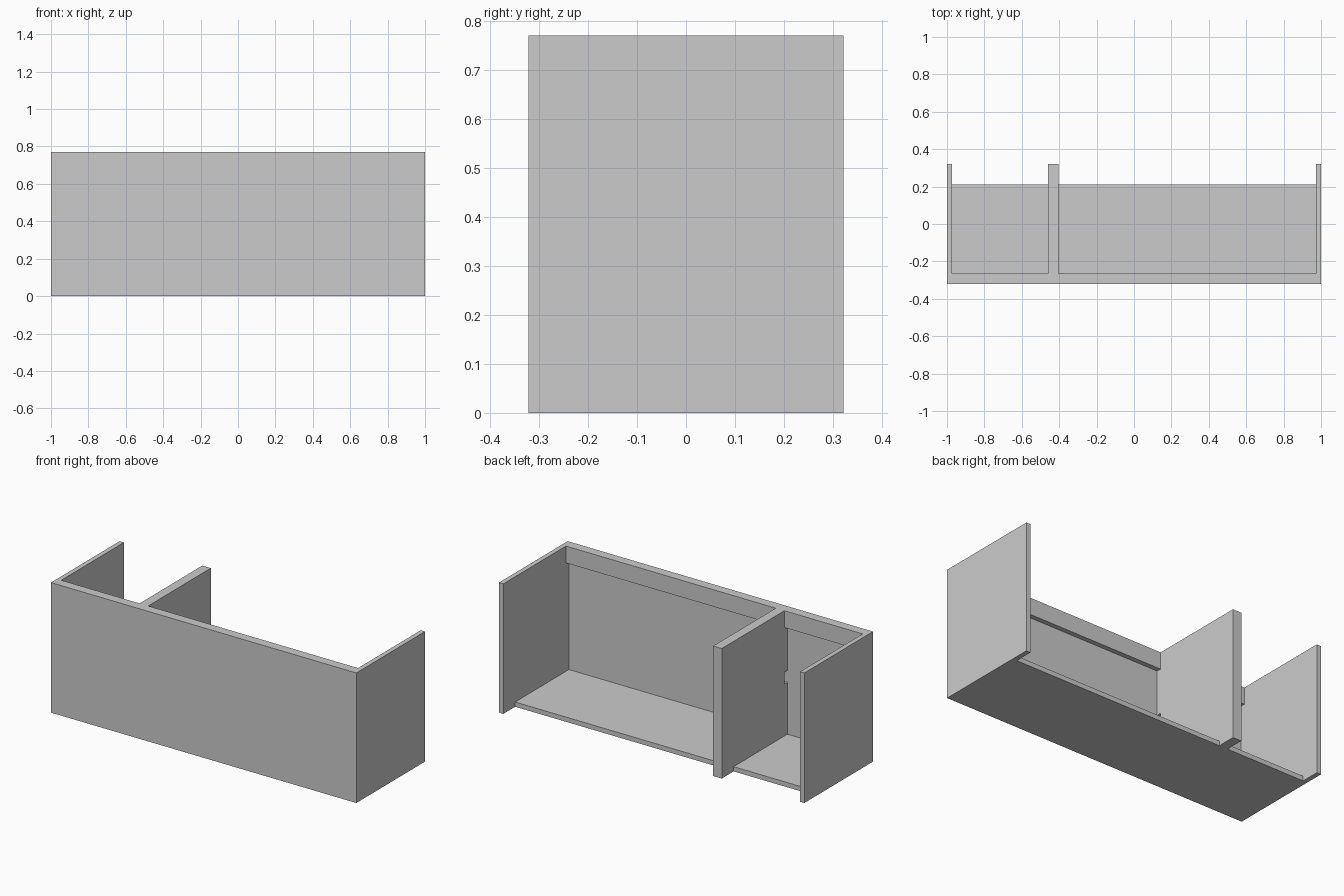
import bpy, bmesh

if "Cube" in bpy.data.objects:
    bpy.data.objects.remove(bpy.data.objects["Cube"])

W, D, H = 1.0, 0.321, 0.77      # half width, half depth, height
T = 0.028                       # board thickness
Y_PANEL = -D + T                # inner face of front panel
Y_RAIL = -D + 2 * T             # inner face of top rail
FLOOR_BACK = 0.21
DIV_L, DIV_R = -0.459, -0.403   # divider faces


def finish(name, bm):
    bmesh.ops.recalc_face_normals(bm, faces=bm.faces)
    mesh = bpy.data.meshes.new(name)
    bm.to_mesh(mesh)
    bm.free()
    obj = bpy.data.objects.new(name, mesh)
    bpy.context.collection.objects.link(obj)
    return obj


def board(name, x, y, z):
    bm = bmesh.new()
    bmesh.ops.create_cube(bm, size=1)
    for v in bm.verts:
        v.co = [r[0] if c < 0 else r[1] for r, c in zip((x, y, z), v.co)]
    return finish(name, bm)


def extruded_profile(name, pts, x0, x1):
    bm = bmesh.new()
    face = bm.faces.new([bm.verts.new((x0, y, z)) for y, z in pts])
    ret = bmesh.ops.extrude_face_region(bm, geom=[face])
    verts = [g for g in ret["geom"] if isinstance(g, bmesh.types.BMVert)]
    bmesh.ops.translate(bm, verts=verts, vec=(x1 - x0, 0, 0))
    return finish(name, bm)


# Front panel and end panels
board("front_panel", (-W, W), (-D, Y_PANEL), (0, H))
board("left_end_panel", (-W, -W + T), (Y_PANEL, D), (0, H))
board("right_end_panel", (W - T, W), (Y_PANEL, D), (0, H))

# Rail along the top inside of the front panel
board("top_rail", (-W + T, W - T), (Y_PANEL, Y_RAIL), (H - 0.1, H))

# Floor boards, one per bay
for name, x in (("left_floor", (-W + T, DIV_L)), ("right_floor", (DIV_R, W - T))):
    board(name, x, (Y_PANEL, FLOOR_BACK), (0, T))

# Double-thickness divider, notched around the top rail and at mid height
extruded_profile("divider", [
    (D, 0), (D, H), (Y_RAIL, H), (Y_RAIL, H - 0.1), (Y_PANEL, H - 0.1),
    (Y_PANEL, 0.405), (Y_RAIL, 0.405), (Y_RAIL, 0.335), (Y_PANEL, 0.335),
    (Y_PANEL, 0)], DIV_L, DIV_R)
